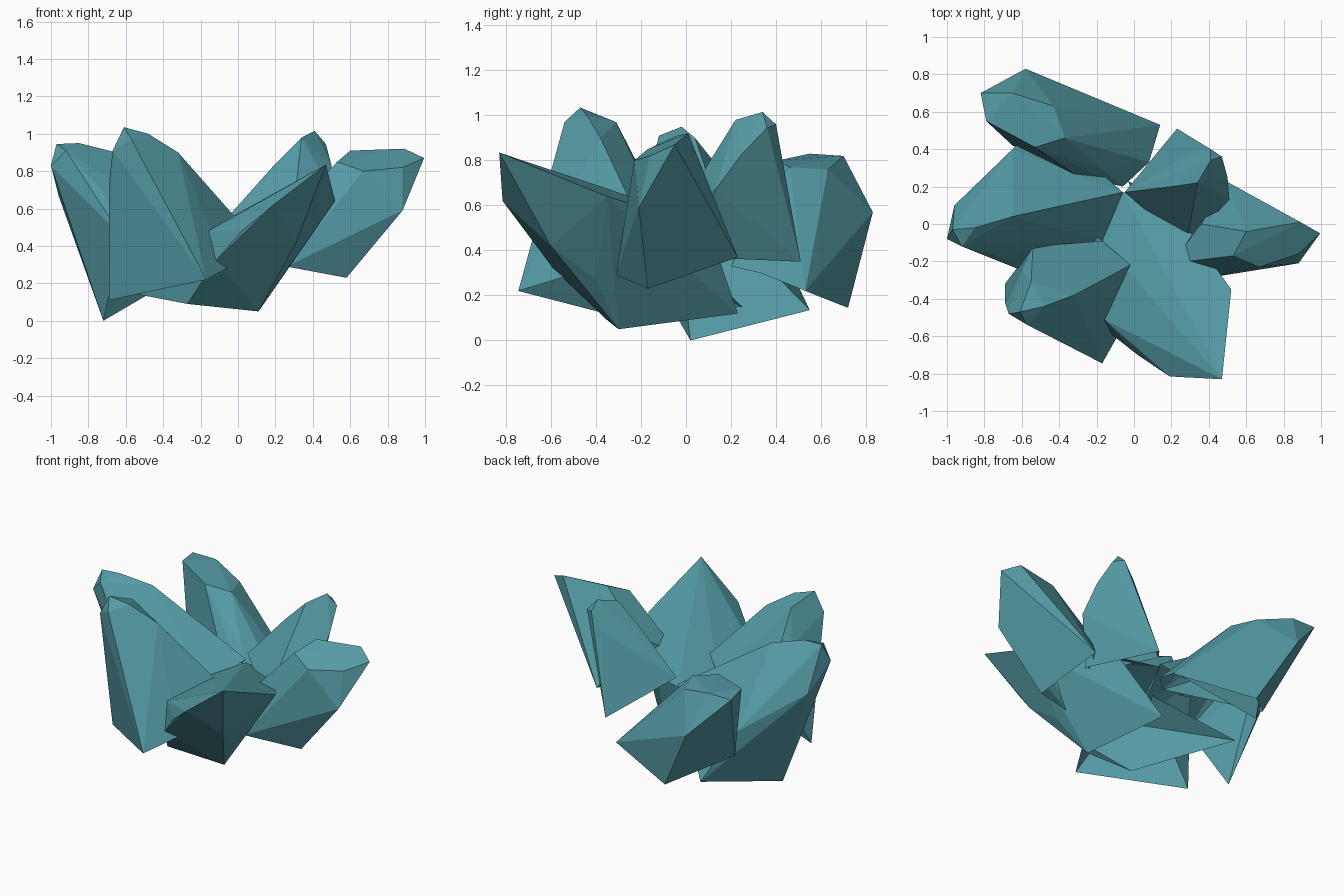
import bpy, bmesh

teal = bpy.data.materials.new("teal crystal")
teal.diffuse_color = (0.09, 0.33, 0.38, 1)


def crystal(name, tip, body, base):
    """Flat-faced shard: convex skin around tip, body and base corners, open at the base."""
    bm = bmesh.new()
    for p in tip + body:
        bm.verts.new(p)
    rim = {bm.verts.new(p) for p in base}
    bmesh.ops.convex_hull(bm, input=bm.verts[:])
    bmesh.ops.recalc_face_normals(bm, faces=bm.faces[:])
    caps = [f for f in bm.faces if all(v in rim for v in f.verts)]
    bmesh.ops.delete(bm, geom=caps, context='FACES')
    loose = [v for v in bm.verts if not v.link_faces]
    bmesh.ops.delete(bm, geom=loose, context='VERTS')
    bmesh.ops.dissolve_limit(bm, angle_limit=0.08, verts=bm.verts[:], edges=bm.edges[:])
    me = bpy.data.meshes.new(name)
    bm.to_mesh(me)
    bm.free()
    me.materials.append(teal)
    ob = bpy.data.objects.new(name, me)
    bpy.context.collection.objects.link(ob)
    return ob


# Back left shard
crystal("back_left_crystal",
        [(-.82, .70, .82), (-.79, .55, .83), (-.65, .70, .82), (-.53, .41, .80)],
        [(-.58, .83, .57), (-.43, .63, .76), (-.37, .46, .77), (-.31, .26, .48),
         (-.17, .29, .50)],
        [(.14, .53, .22), (.08, .33, .30), (-.35, .72, .145), (-.65, .42, .30),
         (-.06, .20, .33)])

# Left shard
crystal("left_crystal",
        [(-1.0, -.08, .83), (-.97, -.03, .945), (-.92, -.12, .91), (-.85, -.02, .95)],
        [(-.96, .10, .67), (-.65, .04, .90), (-.73, -.17, .70), (-.65, .40, .45)],
        [(-.06, .17, .52), (-.62, -.24, .45), (-.72, .02, 0), (-.49, .55, .135),
         (-.17, -.09, .42)])

# Front left shard
crystal("front_left_crystal",
        [(-.61, -.47, 1.035), (-.67, -.48, .91), (-.57, -.54, .97), (-.48, -.44, 1.0),
         (-.55, -.31, .97)],
        [(-.32, -.38, .90), (-.69, -.42, .73), (-.45, -.55, .75), (-.60, -.24, .75),
         (-.54, -.12, .60)],
        [(-.02, -.22, .56), (-.17, -.745, .22), (-.69, -.32, .11), (-.17, -.09, .50),
         (-.06, -.55, .28)])

# Front right shard, whose root runs back under the others
crystal("front_right_crystal",
        [(.47, -.83, .835), (.19, -.815, .62), (.52, -.35, .64)],
        [(.02, -.70, .48), (-.12, -.59, .32), (-.16, -.51, .48), (-.07, -.47, .53),
         (.31, -.60, .42), (.45, -.27, .62)],
        [(.11, -.30, .05), (-.27, -.35, .09), (-.03, .23, .12), (-.58, .25, .15),
         (.26, -.40, .27), (-.06, .17, .50), (-.17, -.09, .48), (.20, .10, .50)])

# Right shard
crystal("right_crystal",
        [(.995, -.05, .87), (.89, .01, .92), (.60, -.04, .91), (.53, -.17, .85)],
        [(.67, -.23, .80), (.88, -.16, .82), (.88, -.21, .59), (.43, -.28, .47),
         (.36, .00, .66)],
        [(.58, -.17, .23), (.26, -.31, .29), (.49, .23, .37), (.20, -.21, .50)])

# Back right shard
crystal("back_right_crystal",
        [(.41, .34, 1.015), (.41, .40, .96), (.47, .36, .945), (.34, .22, .98)],
        [(.34, .40, .85), (.20, .20, .84), (.50, .25, .83), (.51, .13, .67)],
        [(.23, .51, .35), (-.05, .17, .56), (.28, -.11, .45), (.42, .05, .37),
         (.07, .32, .37)])
